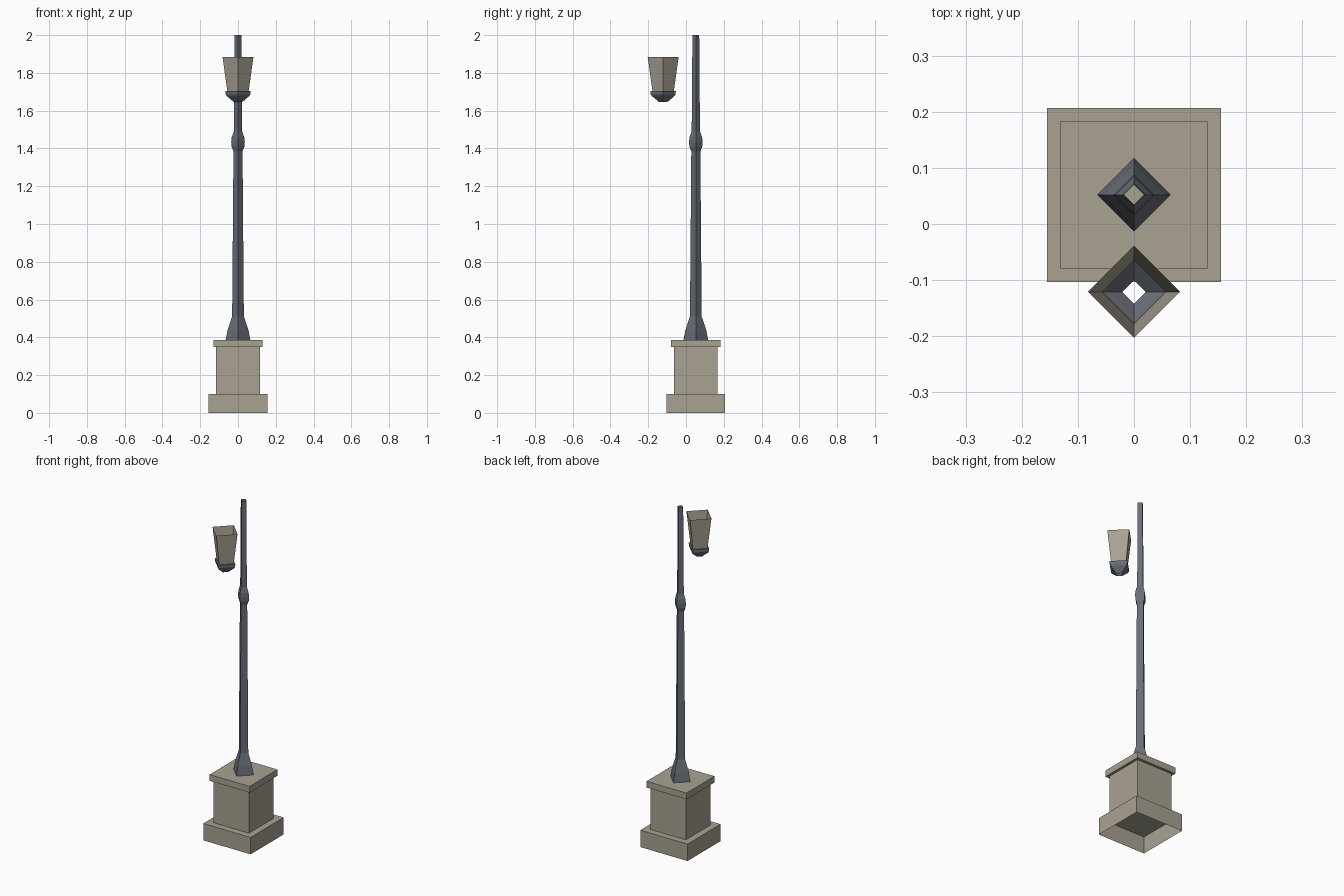
import bpy
import bmesh
import math

cube = bpy.data.objects.get("Cube")
if cube:
    bpy.data.objects.remove(cube, do_unlink=True)


def make_material(name, colour):
    mat = bpy.data.materials.new(name)
    mat.use_nodes = True
    mat.diffuse_color = colour
    mat.node_tree.nodes["Principled BSDF"].inputs["Base Color"].default_value = colour
    return mat


STONE = make_material("warm_stone", (0.40, 0.36, 0.29, 1))
IRON = make_material("dark_iron", (0.14, 0.155, 0.185, 1))

POST_Y = 0.052
LAMP_Y = -0.121


def four_sided(name, profile, y, mat, turn=0.0, cap_top=False, cap_bottom=False):
    """Sweep (radius, height) pairs around a vertical axis with four flat sides."""
    bm = bmesh.new()
    rings = []
    for radius, z in profile:
        angles = [turn + i * math.pi / 2 for i in range(4)]
        rings.append([bm.verts.new((radius * math.cos(a), radius * math.sin(a), z))
                      for a in angles])
    for low, high in zip(rings, rings[1:]):
        for i in range(4):
            j = (i + 1) % 4
            bm.faces.new((low[i], low[j], high[j], high[i]))
    if cap_top:
        bm.faces.new(rings[-1])
    if cap_bottom:
        bm.faces.new(rings[0][::-1])
    mesh = bpy.data.meshes.new(name)
    bm.to_mesh(mesh)
    bm.free()
    mesh.materials.append(mat)
    obj = bpy.data.objects.new(name, mesh)
    obj.location.y = y
    bpy.context.collection.objects.link(obj)
    return obj


def block(name, width, bottom, top, closed):
    """Square stone block with its sides along the axes."""
    r = width / math.sqrt(2)
    return four_sided(name, [(r, bottom), (r, top)], POST_Y, STONE,
                      turn=math.pi / 4, cap_top=True, cap_bottom=closed)


# Stone pedestal: the lowest block is hollow underneath
block("pedestal_plinth", 0.31, 0.0, 0.10, False)
block("pedestal_body", 0.232, 0.10, 0.35, False)
block("pedestal_cap", 0.262, 0.35, 0.387, True)

# Iron post: flared foot, tapering shaft, swollen collar, open top
post = [(0.065, 0.387), (0.055, 0.44), (0.031, 0.51), (0.024, 1.385),
        (0.034, 1.41), (0.036, 1.435), (0.033, 1.46), (0.022, 1.49),
        (0.018, 2.0)]
four_sided("lamp_post", post, POST_Y, IRON)

# Lantern: open flared panes above an iron holder with a hole in it
four_sided("lantern_panes", [(0.056, 1.70), (0.082, 1.885)], LAMP_Y, STONE)
holder = [(0.021, 1.645), (0.058, 1.676), (0.066, 1.686),
          (0.067, 1.703), (0.056, 1.703)]
four_sided("lantern_holder", holder, LAMP_Y, IRON)
